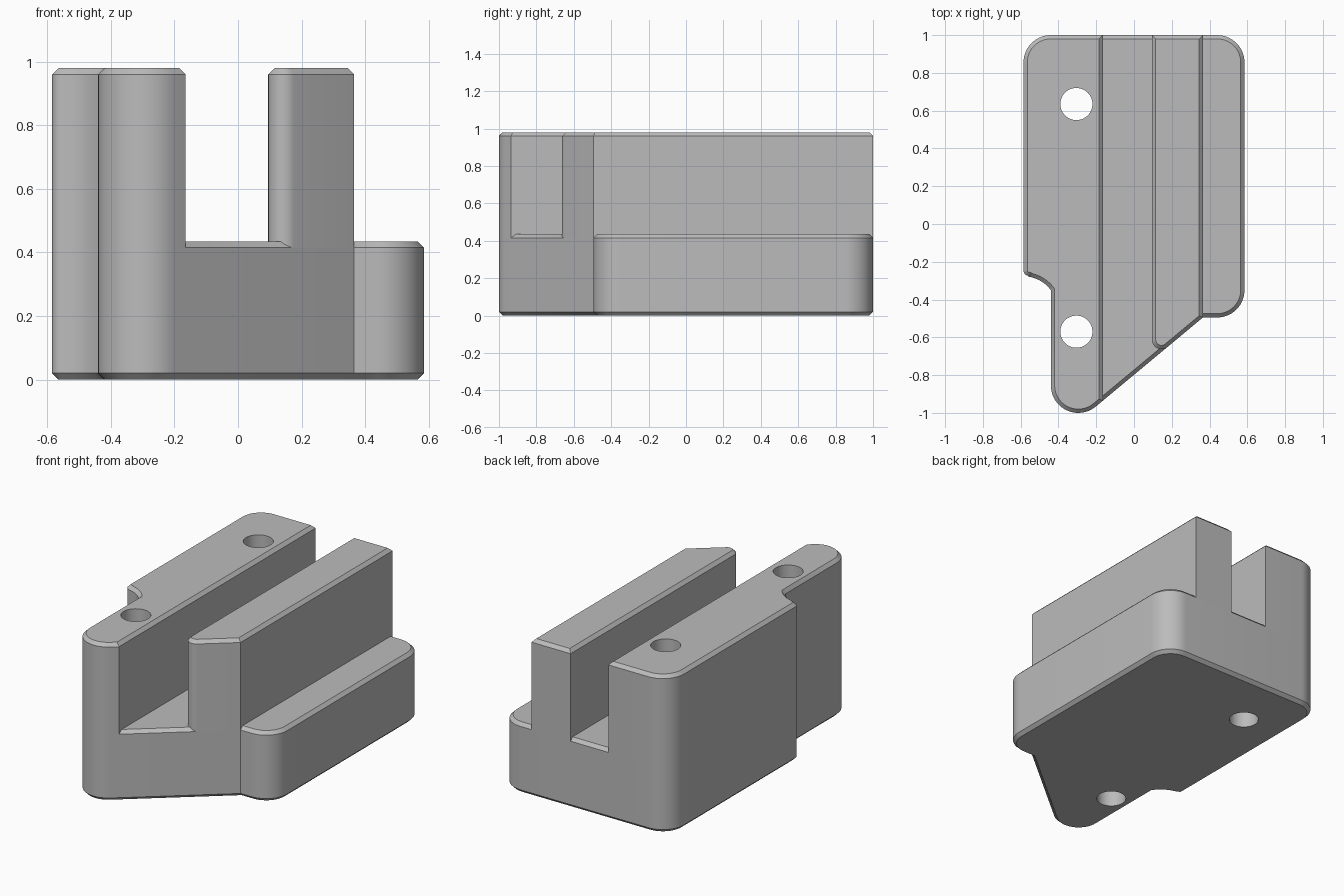
import bpy
import bmesh
from math import cos, sin, radians

cube = bpy.data.objects.get("Cube")
if cube:
    bpy.data.objects.remove(cube, do_unlink=True)

CHAMFER = 0.02
FLOOR = 0.435      # height of the slot floor and side ledge
TOP = 0.98
R = 0.145          # large corner radius
SLOT_LEFT, SLOT_RIGHT, LEDGE = -0.165, 0.095, 0.365

grey = bpy.data.materials.new("plain_grey")
grey.use_nodes = True
colour = (0.5, 0.5, 0.5, 1)
grey.diffuse_color = colour
grey.node_tree.nodes["Principled BSDF"].inputs["Base Color"].default_value = colour


def arc(cx, cy, r, start, end, steps=14):
    angles = [radians(start + (end - start) * i / steps) for i in range(steps + 1)]
    return [(cx + r * cos(a), cy + r * sin(a)) for a in angles]


def prism(name, outline, z0, z1, chamfer_bottom=False):
    """Extrude an outline upwards and chamfer its rims."""
    bm = bmesh.new()
    cap = bm.faces.new([bm.verts.new((x, y, z0)) for x, y in outline])
    result = bmesh.ops.extrude_face_region(bm, geom=[cap], use_keep_orig=True)
    verts = [v for v in result["geom"] if isinstance(v, bmesh.types.BMVert)]
    bmesh.ops.translate(bm, vec=(0, 0, z1 - z0), verts=verts)
    bmesh.ops.recalc_face_normals(bm, faces=bm.faces)
    levels = [z1, z0] if chamfer_bottom else [z1]
    rims = [e for e in bm.edges
            if any(all(abs(v.co.z - z) < 1e-5 for v in e.verts) for z in levels)]
    bmesh.ops.bevel(bm, geom=rims, offset=CHAMFER, offset_type='OFFSET',
                    segments=1, affect='EDGES', clamp_overlap=False)
    bmesh.ops.recalc_face_normals(bm, faces=bm.faces)
    mesh = bpy.data.meshes.new(name)
    bm.to_mesh(mesh)
    bm.free()
    mesh.materials.append(grey)
    obj = bpy.data.objects.new(name, mesh)
    bpy.context.collection.objects.link(obj)
    return obj


def activate(obj):
    bpy.ops.object.select_all(action='DESELECT')
    obj.select_set(True)
    bpy.context.view_layer.objects.active = obj


# Outline of the right-hand side: back corner, scooped notch and rounded nose
flank = (arc(-0.44, 1 - R, R, 90, 180)
         + arc(-0.555, -0.245, 0.03, 180, 260, 6)
         + arc(-0.585, -0.457, 0.18, 82, 36.3, 10)
         + arc(-0.295, R - 1, R, 180, 309.7, 20))

# Slanted front edge running from the nose to the ledge
nose_x, nose_y = flank[-1]
elbow = (LEDGE, -0.495)


def slant(x):
    return nose_y + (elbow[1] - nose_y) * (x - nose_x) / (elbow[0] - nose_x)


ledge_end = arc(0.44, R - 0.495, R, 270, 360) + arc(0.44, 1 - R, R, 0, 90)

base = prism("base_block", flank + [elbow] + ledge_end, 0, FLOOR, True)

# Rails rise from just below the floor so the chamfer stops at their feet
foot = FLOOR - CHAMFER
wide_rail = prism("wide_rail",
                  flank + [(SLOT_LEFT, slant(SLOT_LEFT)), (SLOT_LEFT, 1)], foot, TOP)

# Narrow rail with a rounded front corner, tangent to the slot wall and slant
r = 0.05
corner_x = SLOT_RIGHT + r
corner_y = slant(corner_x) + r / cos(radians(39.7))
narrow_rail = prism("narrow_rail",
                    arc(corner_x, corner_y, r, 180, 309.7, 10)
                    + [elbow, (LEDGE, 1), (SLOT_RIGHT, 1)], foot, TOP)

# Two vertical bolt holes
for y in (0.635, -0.57):
    bpy.ops.mesh.primitive_cylinder_add(vertices=48, radius=0.085, depth=2,
                                        location=(-0.305, y, 0.5))
    cutter = bpy.context.object
    cutter.name = "hole_cutter"
    cutter.hide_render = True
    cutter.data.materials.append(grey)
    for part in (base, wide_rail):
        activate(part)
        cut = part.modifiers.new("bolt_hole", 'BOOLEAN')
        cut.operation = 'DIFFERENCE'
        cut.solver = 'EXACT'
        cut.object = cutter
        bpy.ops.object.modifier_apply(modifier=cut.name)
    bpy.data.objects.remove(cutter, do_unlink=True)

# Smooth the rounded walls while the chamfers stay crisp
for part in (base, wide_rail, narrow_rail):
    activate(part)
    bpy.ops.object.shade_smooth_by_angle(angle=radians(30))
